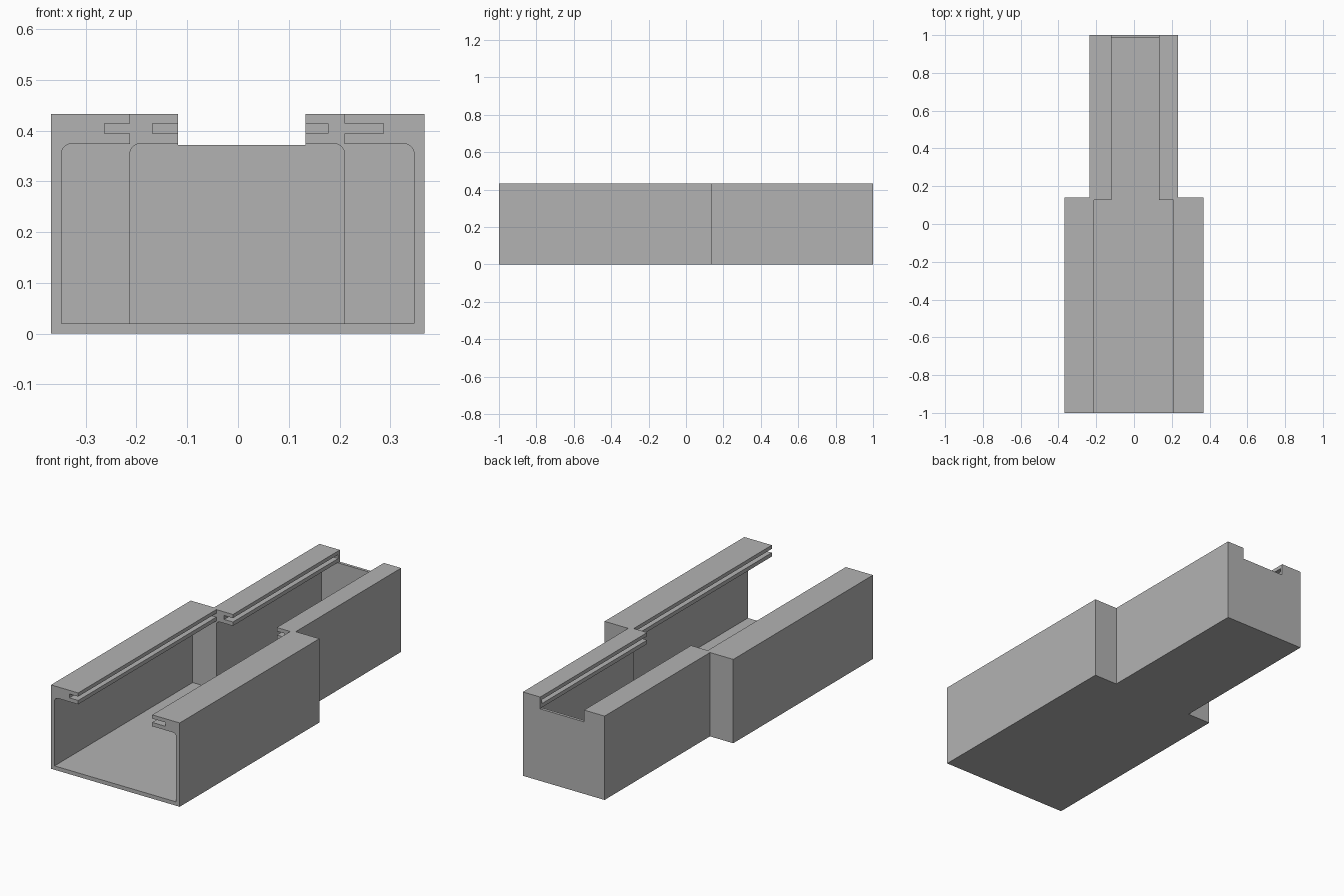
import bpy
import bmesh
import math
from mathutils import Vector

cube = bpy.data.objects.get("Cube")
if cube:
    bpy.data.objects.remove(cube, do_unlink=True)

grey = bpy.data.materials.new("plain grey")
grey.use_nodes = True
colour = (0.45, 0.45, 0.45, 1)
grey.diffuse_color = colour
grey.node_tree.nodes["Principled BSDF"].inputs["Base Color"].default_value = colour

HEIGHT, FLOOR, LIP_Z = 0.433, 0.02, 0.374
SLOT_LOW, SLOT_HIGH = 0.394, 0.414
STEP_INNER, STEP_OUTER, END_INNER = 0.127, 0.14, 0.985


def prism(name, points, sweep):
    """Extrude a closed outline of 3D points along a vector."""
    bm = bmesh.new()
    face = bm.faces.new([bm.verts.new(p) for p in points])
    moved = bmesh.ops.extrude_face_region(bm, geom=[face])["geom"]
    bmesh.ops.translate(bm, vec=Vector(sweep),
                        verts=[v for v in moved if isinstance(v, bmesh.types.BMVert)])
    bmesh.ops.recalc_face_normals(bm, faces=bm.faces[:])
    mesh = bpy.data.meshes.new(name)
    bm.to_mesh(mesh)
    bm.free()
    mesh.materials.append(grey)
    obj = bpy.data.objects.new(name, mesh)
    bpy.context.collection.objects.link(obj)
    return obj


def side(wall, lip, slot, radius=0.02):
    """One side of a cavity, floor to top: wall, rounded corner, lip, groove."""
    s = math.copysign(1, wall)
    pts = [(wall, FLOOR)]
    for i in range(7):
        a = math.pi / 2 * i / 6
        pts.append((wall - s * radius * (1 - math.cos(a)),
                    LIP_Z - radius * (1 - math.sin(a))))
    pts += [(lip, LIP_Z), (lip, SLOT_LOW), (slot, SLOT_LOW),
            (slot, SLOT_HIGH), (lip, SLOT_HIGH), (lip, HEIGHT + 0.1)]
    return pts


def cavity(name, right, left, y0, y1):
    outline = side(*left) + side(*right)[::-1]
    return prism(name, [(x, y0, z) for x, z in outline], (0, y1 - y0, 0))


# Stepped outer block
plan = [(-0.368, -1), (0.367, -1), (0.367, STEP_OUTER), (0.232, STEP_OUTER),
        (0.232, 1), (-0.235, 1), (-0.235, STEP_OUTER), (-0.368, STEP_OUTER)]
body = prism("stepped_channel", [(x, y, 0) for x, y in plan], (0, 0, HEIGHT))

# Hollows with lipped, grooved tops, and the lowered end wall
cutters = [
    cavity("wide_hollow", (-0.348, -0.213, -0.263), (0.347, 0.21, 0.287),
           -1.1, STEP_INNER),
    cavity("narrow_hollow", (-0.213, -0.118, -0.168), (0.21, 0.133, 0.177),
           0.08, END_INNER),
    prism("end_notch", [(x, 0.95, z) for x, z in
                        [(-0.118, 0.372), (0.133, 0.372), (0.133, 0.6), (-0.118, 0.6)]],
          (0, 0.1, 0)),
]
for cutter in cutters:
    cutter.hide_render = True
    mod = body.modifiers.new(cutter.name, "BOOLEAN")
    mod.operation = "DIFFERENCE"
    mod.solver = "EXACT"
    mod.object = cutter

# Bake the cuts and drop the helpers
bpy.context.view_layer.update()
result = bpy.data.meshes.new_from_object(
    body.evaluated_get(bpy.context.evaluated_depsgraph_get()))
body.modifiers.clear()
body.data = result
for cutter in cutters:
    bpy.data.objects.remove(cutter, do_unlink=True)
